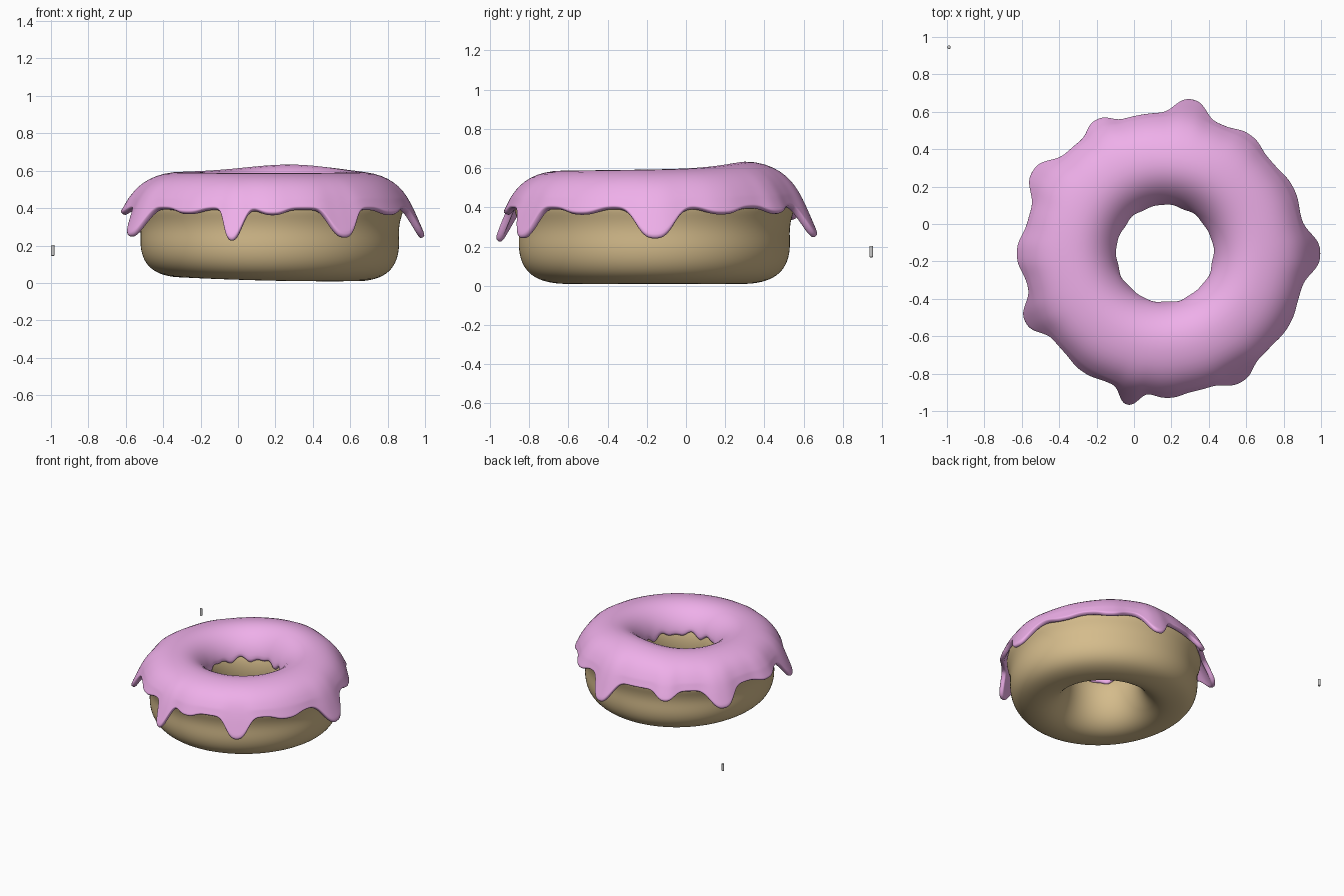
import bpy, bmesh
from math import sin, cos, pi, radians, exp

if "Cube" in bpy.data.objects:
    bpy.data.objects.remove(bpy.data.objects["Cube"])

CX, CY = 0.165, -0.158          # ring centre


def material(name, rgb):
    m = bpy.data.materials.new(name)
    m.diffuse_color = (*rgb, 1)
    m.use_nodes = True
    m.node_tree.nodes["Principled BSDF"].inputs["Base Color"].default_value = m.diffuse_color
    return m


def bell(deg, centre, width, power=2):
    d = abs((deg - centre + 180) % 360 - 180)
    return exp(-(d / width) ** power)


def point(r, z, deg):
    # shared uneven shape: raised back on top, slight tilt underneath
    a = radians(deg)
    up = min(max(z / 0.6, 0), 1)
    z += up ** 4 * (0.036 * bell(deg, 76, 38) + 0.006 * sin(a))
    z += (1 - up) ** 2 * (0.008 - 0.011 * cos(a) + 0.004 * cos(2 * a))
    return (CX + r * cos(a), CY + r * sin(a), z)


def ring(name, section, n, closed, mat):
    # sweep section(deg) -> [(r, z)] around the vertical axis
    bm = bmesh.new()
    cols = []
    for i in range(n):
        deg = 360 * i / n
        cols.append([bm.verts.new(point(r, z, deg)) for r, z in section(deg)])
    m = len(cols[0])
    for i in range(n):
        a, b = cols[i], cols[(i + 1) % n]
        for j in range(m if closed else m - 1):
            k = (j + 1) % m
            bm.faces.new((a[j], a[k], b[k], b[j]))
    for f in bm.faces:
        f.smooth = True
    if closed:
        bmesh.ops.recalc_face_normals(bm, faces=bm.faces)
    me = bpy.data.meshes.new(name)
    bm.to_mesh(me)
    bm.free()
    me.materials.append(mat)
    ob = bpy.data.objects.new(name, me)
    bpy.context.collection.objects.link(ob)
    return ob


# dough ring
DOUGH = [(.47, .562), (.57, .55), (.645, .51), (.70, .45), (.722, .40), (.70, .345),
         (.688, .28), (.695, .2), (.682, .12), (.64, .055), (.57, .018), (.47, .002),
         (.385, .025), (.32, .085), (.28, .17), (.262, .27), (.268, .38), (.315, .47), (.385, .54)]


def dough_section(deg):
    w = 0.006 * sin(3 * radians(deg) + 1)
    return [(r + (w if r > .5 else 0), z) for r, z in DOUGH]


dough = ring("dough", dough_section, 72, True, material("dough_tan", (.66, .50, .26)))
dough.modifiers.new("smooth", 'SUBSURF').levels = 2
dough.modifiers["smooth"].render_levels = 2

# icing: profile from hole edge to rim, then drips (angle, half width, depth, outward push)
ICING = [(.256, .39), (.262, .43), (.285, .485), (.33, .54), (.39, .58), (.47, .598), (.565, .585),
         (.635, .558), (.69, .515), (.725, .465)]
DRIPS = [(0, 8.5, .155, .012), (80, 7, .15, .02), (148, 8, .13, .025), (206, 7, .155, .012),
         (256, 4.5, .175, .005), (301, 7, .155, -.02), (117, 6, .06, .025), (271.5, 6, .03, .005),
         (330, 8, .03, .0), (235, 7, .025, .005), (27, 8, .03, .005), (54, 7, .03, .015),
         (180, 8, .03, .025)]


def icing_section(deg):
    a = radians(deg)
    drop = push = 0
    for c, w, d, p in DRIPS:
        b = bell(deg, c, w, 2.8)
        drop += d * b
        push += (p + .05 * d) * b
    edge = .402 - drop
    out = []
    for r, z in ICING:
        k = max(0, .45 - z) / .06 if r < .4 else 0
        wob = .005 * sin(9 * a) + .004 * sin(14 * a + 1)
        g = max(0, (r - .6) / .13)
        out.append((r + k * wob * .8 + push * .6 * g, z + k * wob * 2.5))
    for s in (.18, .36, .54, .7, .85, 1):
        z = .465 + (edge - .465) * s
        r = .727 + (.465 - z) * (.46 if z > .38 else .40) + (.005 if z <= .38 else 0)
        out.append((r + push * (.6 + .4 * s), z))
    return out


icing = ring("icing", icing_section, 270, False, material("icing_pink", (.86, .43, .82)))
s = icing.modifiers.new("thickness", 'SOLIDIFY')
s.thickness = .036
s.offset = -1
icing.modifiers.new("smooth", 'SUBSURF').levels = 1
icing.modifiers["smooth"].render_levels = 1

# stray sprinkle: a small capsule beside the ring
bpy.ops.mesh.primitive_cylinder_add(vertices=16, radius=.01, depth=.058, location=(-.99, .945, .174))
sprinkle = bpy.context.object
sprinkle.name = "sprinkle"
b = sprinkle.modifiers.new("round", 'BEVEL')
b.width = .005
b.segments = 3
bpy.ops.object.shade_smooth_by_angle()
